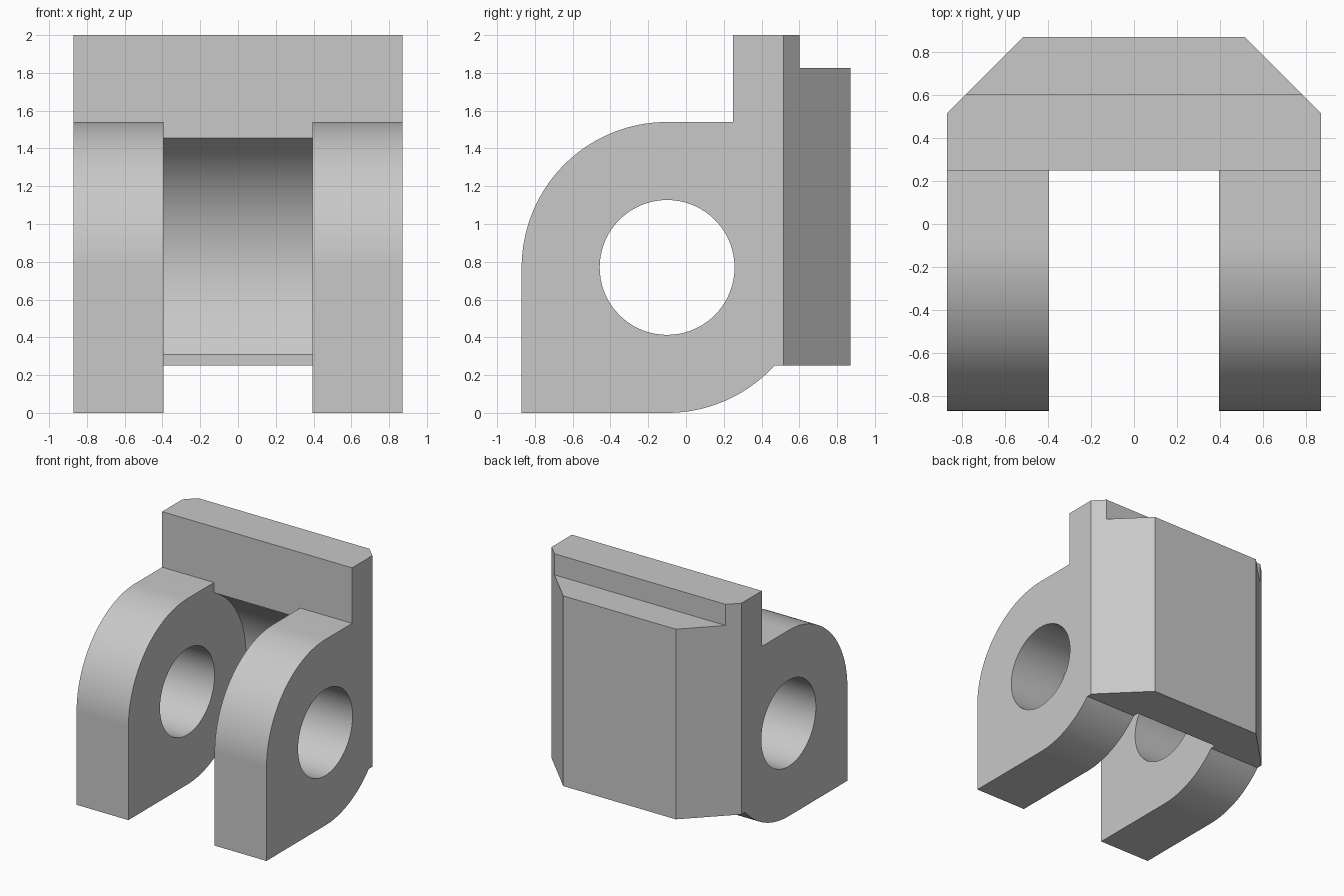
import bpy
import bmesh
from math import cos, sin, atan2, pi, radians
from mathutils import Vector

default = bpy.data.objects.get("Cube")
if default:
    bpy.data.objects.remove(default, do_unlink=True)

# Main dimensions
HALF = 0.87                # half width and half depth
BEVEL = 0.516              # where the rear corner cuts begin
PIVOT_Y, PIVOT_Z = -0.10, 0.77
LUG_R, HOLE_R = 0.77, 0.357
PLATE_Y, PLATE_BASE = 0.25, 0.25
GAP = 0.395                # half width between the lugs

steel = bpy.data.materials.new("plain grey")
steel.use_nodes = True
grey = (0.58, 0.58, 0.58, 1)
steel.diffuse_color = grey
steel.node_tree.nodes["Principled BSDF"].inputs["Base Color"].default_value = grey


def arc(radius, start, end, steps):
    """Points (y, z) on a circle about the pivot."""
    angles = [start + (end - start) * i / steps for i in range(steps + 1)]
    return [(PIVOT_Y + radius * cos(a), PIVOT_Z + radius * sin(a)) for a in angles]


def prism(name, outline, start, sweep):
    """Extrude a closed outline of 3D points along the sweep vector."""
    bm = bmesh.new()
    face = bm.faces.new([bm.verts.new(Vector(p) + Vector(start)) for p in outline])
    moved = bmesh.ops.extrude_face_region(bm, geom=[face])["geom"]
    verts = [g for g in moved if isinstance(g, bmesh.types.BMVert)]
    bmesh.ops.translate(bm, vec=Vector(sweep), verts=verts)
    bmesh.ops.recalc_face_normals(bm, faces=bm.faces)
    mesh = bpy.data.meshes.new(name)
    bm.to_mesh(mesh)
    bm.free()
    mesh.materials.append(steel)
    obj = bpy.data.objects.new(name, mesh)
    bpy.context.collection.objects.link(obj)
    return obj


def side_prism(name, profile, half_width):
    return prism(name, [(0, y, z) for y, z in profile],
                 (-half_width, 0, 0), (2 * half_width, 0, 0))


def cut(target, tool, operation):
    mod = target.modifiers.new(tool.name, 'BOOLEAN')
    mod.operation, mod.solver, mod.object = operation, 'EXACT', tool
    tool.hide_render = True
    bpy.context.view_layer.objects.active = target
    bpy.ops.object.modifier_apply(modifier=mod.name)
    bpy.data.objects.remove(tool, do_unlink=True)


# Side profile: square toe, round lug, upright plate with a stepped rear top
base_angle = atan2(PLATE_BASE - PIVOT_Z, (LUG_R**2 - (PLATE_BASE - PIVOT_Z)**2) ** 0.5)
profile = [(-HALF, 0)]
profile += arc(LUG_R, -pi / 2, base_angle, 24)
profile += [(1, PLATE_BASE), (1, 1.825), (0.602, 1.825), (0.602, 2),
            (PLATE_Y, 2), (PLATE_Y, PIVOT_Z + LUG_R)]
profile += arc(LUG_R, pi / 2, pi, 40)
bracket = side_prism("hinge_bracket", profile, 1)

# Plan outline trims the sides and the two rear corners
plan = [(-HALF, -1), (HALF, -1), (HALF, BEVEL), (BEVEL, HALF),
        (-BEVEL, HALF), (-HALF, BEVEL)]
cut(bracket, prism("plan_trim", [(x, y, 0) for x, y in plan],
                   (0, 0, -0.5), (0, 0, 3)), 'INTERSECT')

# Slot between the lugs, with a hollow round back
low = atan2(0.31 - PIVOT_Z, (LUG_R**2 - (0.31 - PIVOT_Z)**2) ** 0.5)
high = atan2((LUG_R**2 - (PLATE_Y - PIVOT_Y)**2) ** 0.5, PLATE_Y - PIVOT_Y)
hollow = arc(LUG_R, low, high, 48)
slot = [(-1, -0.2), (hollow[0][0], -0.2)] + hollow + [(PLATE_Y, 1.7), (-1, 1.7)]
cut(bracket, side_prism("slot_cutter", slot, GAP), 'DIFFERENCE')

# Pin hole through both lugs
cut(bracket, side_prism("pin_hole_cutter", arc(HOLE_R, 0, 2 * pi, 72)[:-1], 1.2),
    'DIFFERENCE')

# Smooth the curved faces while keeping flat faces crisp
bpy.ops.object.select_all(action='DESELECT')
bracket.select_set(True)
bpy.context.view_layer.objects.active = bracket
bpy.ops.object.shade_smooth_by_angle(angle=radians(20))
weighted = bracket.modifiers.new("even_shading", 'WEIGHTED_NORMAL')
weighted.keep_sharp = True
